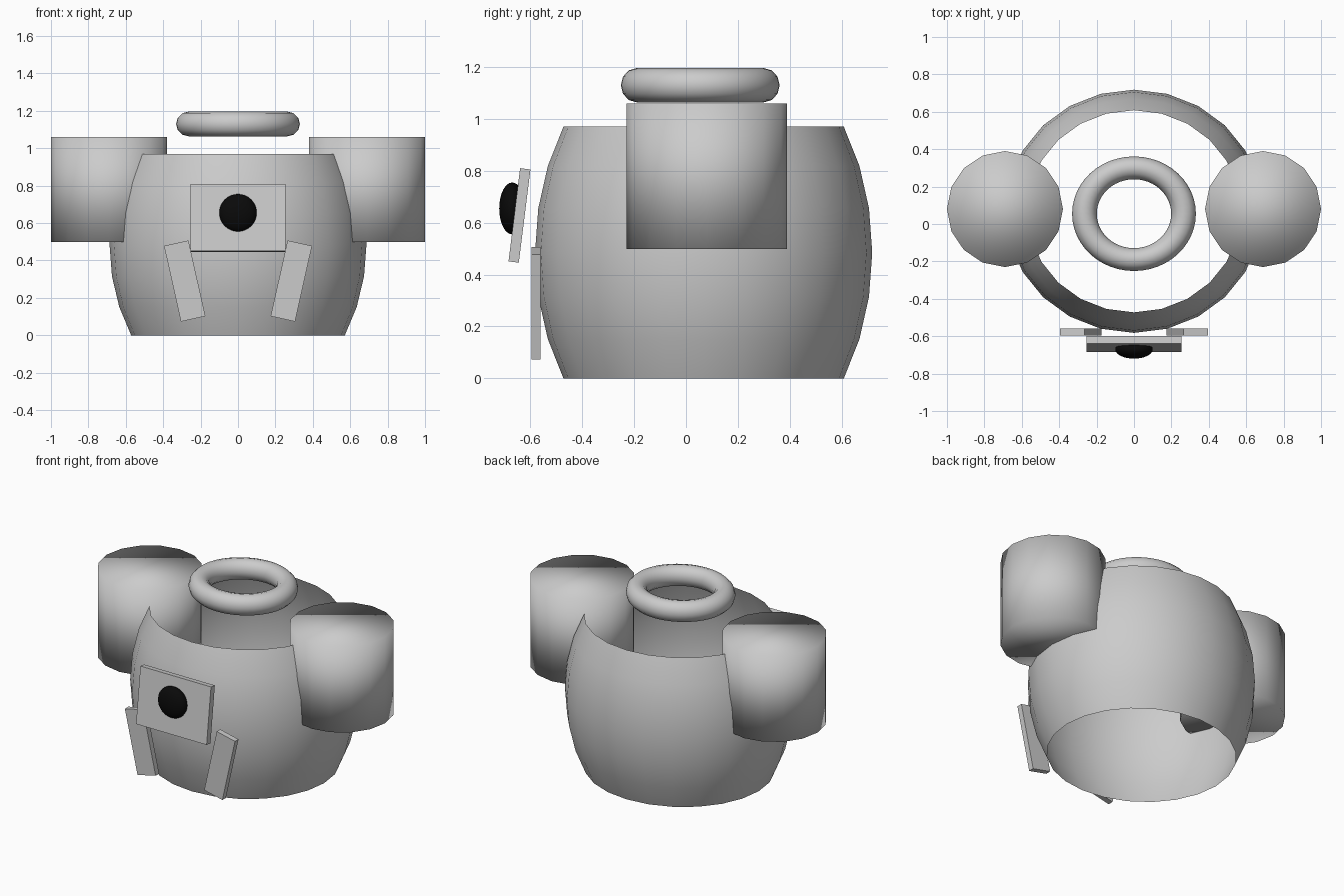
import bpy, bmesh, math

if "Cube" in bpy.data.objects:
    bpy.data.objects.remove(bpy.data.objects["Cube"])


def smooth(obj):
    for p in obj.data.polygons:
        p.use_smooth = True


def box(name, loc, size, rot=(0, 0, 0)):
    bpy.ops.mesh.primitive_cube_add(size=1, location=loc, rotation=rot)
    obj = bpy.context.object
    obj.name = name
    obj.scale = size
    return obj


# Barrel body: a squashed sphere with both poles cut away
bpy.ops.mesh.primitive_uv_sphere_add(segments=24, ring_count=16, radius=1,
                                     location=(0, 0.068, 0.485))
body = bpy.context.object
body.name = "body_shell"
body.scale = (0.687, 0.65, 0.485 / math.sin(math.radians(33.75)))
bm = bmesh.new()
bm.from_mesh(body.data)
cut = math.sin(math.radians(34.5))
bmesh.ops.delete(bm, geom=[v for v in bm.verts if abs(v.co.z) > cut], context='VERTS')
bm.to_mesh(body.data)
bm.free()
smooth(body)

# Shoulder cylinders, soft shaded right over the caps
for side, label in ((-1, "left"), (1, "right")):
    bpy.ops.mesh.primitive_cylinder_add(vertices=16, radius=0.31, depth=0.56,
                                        location=(side * 0.69, 0.08, 0.779),
                                        rotation=(0, 0, math.pi / 2))
    shoulder = bpy.context.object
    shoulder.name = "shoulder_" + label
    smooth(shoulder)

# Floating collar ring
bpy.ops.mesh.primitive_torus_add(major_radius=0.265, minor_radius=0.066,
                                 major_segments=48, minor_segments=12,
                                 location=(0, 0.055, 1.13))
collar = bpy.context.object
collar.name = "collar_ring"
collar.scale = (1, 0.925, 1)
smooth(collar)

# Tilted chest panel
tilt = -0.124
box("chest_panel", (0, -0.642, 0.628), (0.507, 0.04, 0.362), (tilt, 0, 0))

# Black button on the panel
bpy.ops.mesh.primitive_uv_sphere_add(segments=32, ring_count=16, radius=1,
                                     location=(0, -0.67, 0.655), rotation=(0, 0, 0))
button = bpy.context.object
button.name = "panel_button"
button.scale = (0.1, 0.05, 0.1)
smooth(button)
black = bpy.data.materials.new("black")
black.diffuse_color = (0.003, 0.003, 0.003, 1)
black.use_nodes = True
black.node_tree.nodes["Principled BSDF"].inputs["Base Color"].default_value = black.diffuse_color
button.data.materials.append(black)

# Slanted straps below the panel
for side, label in ((-1, "left"), (1, "right")):
    box("strap_" + label, (side * 0.285, -0.578, 0.29), (0.134, 0.036, 0.415),
        (0, side * 0.22, 0))
